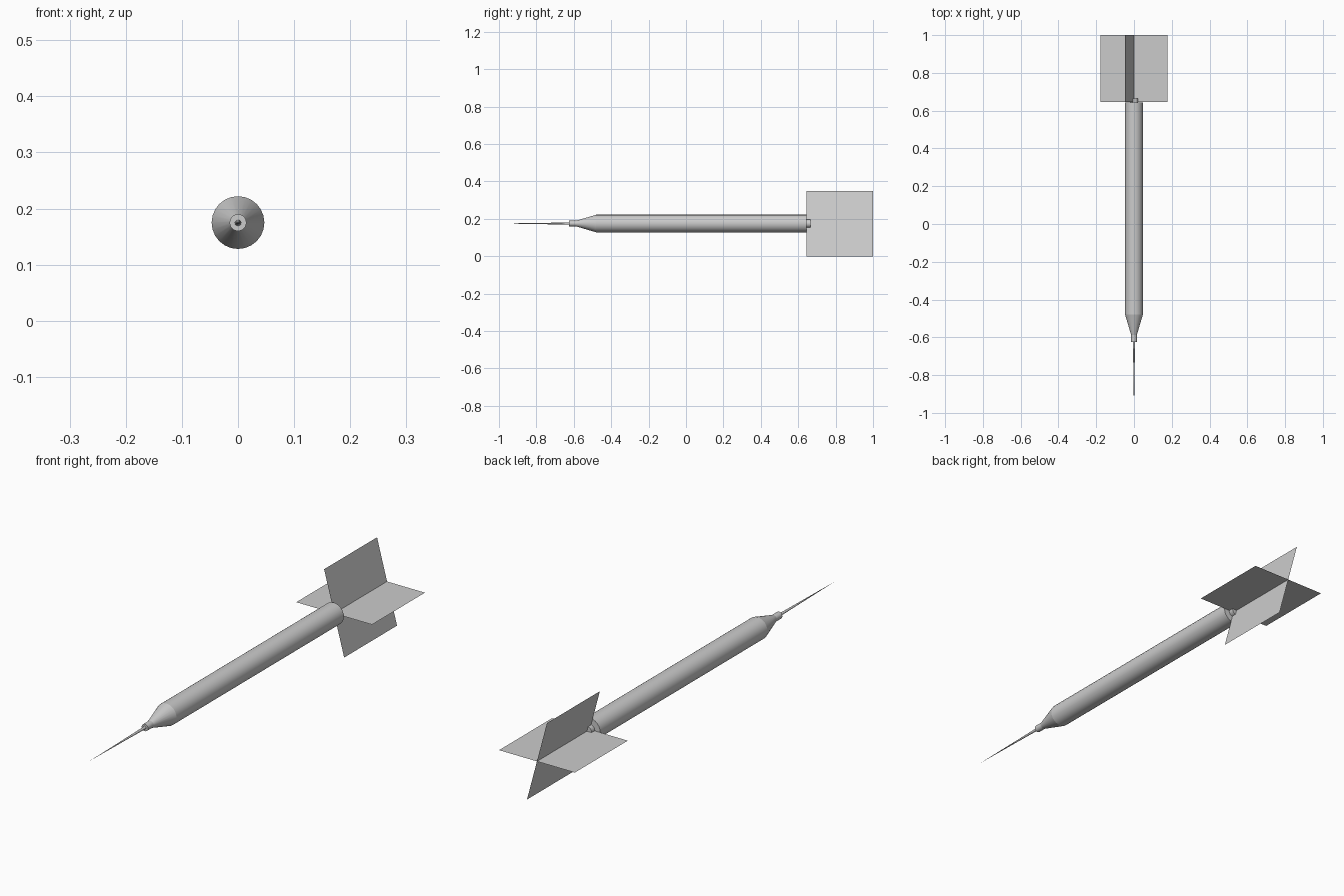
import bpy, bmesh, math

if "Cube" in bpy.data.objects:
    bpy.data.objects.remove(bpy.data.objects["Cube"])

CZ = 0.175  # height of the long axis


def lathe(name, profile, sides, angle=25):
    """Revolve (y, radius) pairs around the long axis."""
    bm = bmesh.new()
    rings = []
    for y, r in profile:
        if r == 0:
            rings.append([bm.verts.new((0, y, CZ))])
        else:
            rings.append([bm.verts.new((r * math.cos(2 * math.pi * i / sides), y,
                                        CZ + r * math.sin(2 * math.pi * i / sides)))
                          for i in range(sides)])
    for a, b in zip(rings, rings[1:]):
        for i in range(sides):
            j = (i + 1) % sides
            quad = [a[i % len(a)], a[j % len(a)], b[j % len(b)], b[i % len(b)]]
            bm.faces.new(list(dict.fromkeys(quad)))
    for ring in (rings[0], rings[-1]):
        if len(ring) > 1:
            bm.faces.new(ring)
    bmesh.ops.recalc_face_normals(bm, faces=bm.faces)
    obj = finish(name, bm)
    bpy.ops.object.select_all(action='DESELECT')
    obj.select_set(True)
    bpy.context.view_layer.objects.active = obj
    bpy.ops.object.shade_smooth_by_angle(angle=math.radians(angle))


def finish(name, bm):
    mesh = bpy.data.meshes.new(name)
    bm.to_mesh(mesh)
    bm.free()
    obj = bpy.data.objects.new(name, mesh)
    bpy.context.collection.objects.link(obj)
    return obj


def fin(name, dx, dz):
    """Thin sheet spanning both sides of the axis."""
    bm = bmesh.new()
    bm.faces.new([bm.verts.new((s * dx, y, CZ + s * dz))
                  for s, y in ((-1, 0.645), (1, 0.645), (1, 1.0), (-1, 1.0))])
    finish(name, bm)


# barrel with tapered nose and collar
lathe("barrel", [(-0.625, 0.015), (-0.588, 0.015), (-0.48, 0.047), (0.643, 0.047)], 24, 15.5)

# needle point, thick shank then fine tip
lathe("needle", [(-1.0, 0), (-0.76, 0.0035), (-0.62, 0.006)], 12, 31)

# small plug holding the flights
lathe("tail_plug", [(0.64, 0.022), (0.665, 0.022)], 16)

# flights: one level sheet, one leaning sheet
fin("flight_level", 0.178, 0.0)
fin("flight_upright", -0.047, 0.175)
